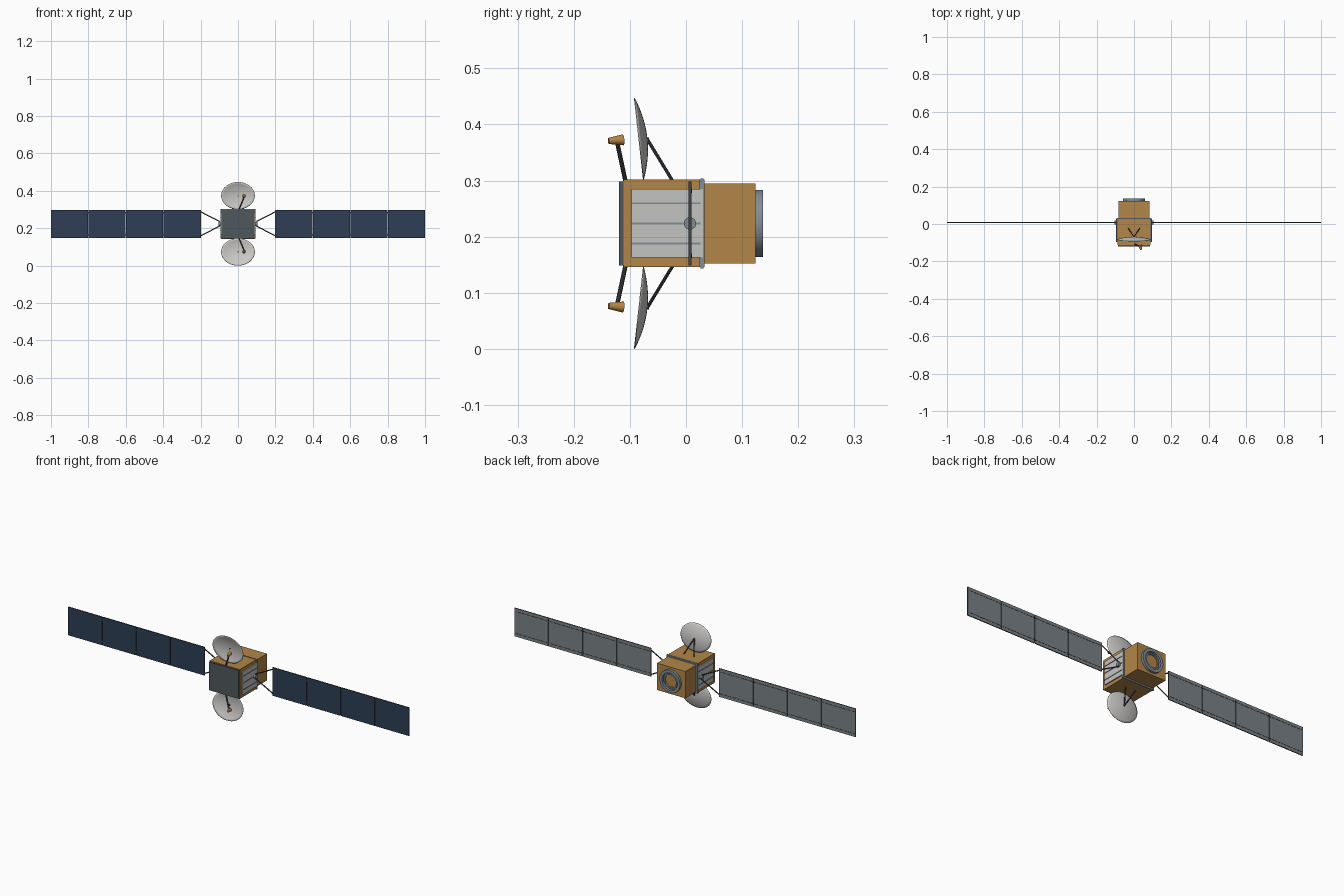
import bpy, bmesh, math
from mathutils import Vector, Matrix

cube = bpy.data.objects.get("Cube")
if cube:
    bpy.data.objects.remove(cube, do_unlink=True)

MID = 0.2235  # height of the symmetry plane


def material(name, r, g, b):
    lin = [((c / 255 + 0.055) / 1.055) ** 2.4 for c in (r, g, b)]
    m = bpy.data.materials.new(name)
    m.use_nodes = True
    m.diffuse_color = (*lin, 1)
    m.node_tree.nodes["Principled BSDF"].inputs["Base Color"].default_value = (*lin, 1)
    return m


GOLD = material("gold_foil", 178, 134, 72)
BLUE = material("solar_blue", 46, 62, 86)
BACK = material("panel_back_grey", 122, 130, 135)
SLATE = material("front_slate", 80, 88, 92)
PALE = material("radiator_pale", 196, 196, 193)
WHITE = material("dish_white", 204, 203, 200)
METAL = material("metal_grey", 130, 141, 150)
DARK = material("dark_strut", 62, 68, 74)


def finish(name, bm, mats, smooth=False):
    bmesh.ops.recalc_face_normals(bm, faces=bm.faces)
    me = bpy.data.meshes.new(name)
    bm.to_mesh(me)
    bm.free()
    for m in mats:
        me.materials.append(m)
    if smooth:
        me.shade_smooth()
        me.set_sharp_from_angle(angle=math.radians(35))
    ob = bpy.data.objects.new(name, me)
    bpy.context.collection.objects.link(ob)
    return ob


def box(name, lo, hi, mat, bevel=0):
    lo, hi = Vector(lo), Vector(hi)
    bm = bmesh.new()
    bmesh.ops.create_cube(bm, size=1, matrix=Matrix.Translation((lo + hi) / 2)
                          @ Matrix.Diagonal((*(hi - lo), 1)))
    if bevel:
        bmesh.ops.bevel(bm, geom=bm.edges[:], offset=bevel, segments=2, affect='EDGES')
    return finish(name, bm, [mat])


def rod(name, a, b, r1, mat, r2=None, sides=10):
    a, b = Vector(a), Vector(b)
    d = b - a
    bm = bmesh.new()
    bmesh.ops.create_cone(bm, cap_ends=True, segments=sides, radius1=r1,
                          radius2=r1 if r2 is None else r2, depth=d.length,
                          matrix=Matrix.Translation((a + b) / 2)
                          @ d.to_track_quat('Z', 'Y').to_matrix().to_4x4())
    return finish(name, bm, [mat], True)


def ring(name, y0, y1, outer, inner, mat, sides=40):
    profile = [(outer, y0), (outer, y1), (inner, y1), (inner, y0)]
    bm = bmesh.new()
    loops = []
    for i in range(sides):
        a = 2 * math.pi * i / sides
        loops.append([bm.verts.new((r * math.cos(a), y, MID + r * math.sin(a))) for r, y in profile])
    for i in range(sides):
        p, q = loops[i], loops[(i + 1) % sides]
        for k in range(4):
            n = (k + 1) % 4
            bm.faces.new((p[k], p[n], q[n], q[k]))
    return finish(name, bm, [mat], True)


# Bus: front module, rear module, front plate and joint frame
box("front_module", (-0.088, -0.111, MID - 0.078), (0.088, 0.029, MID + 0.078), GOLD)
box("rear_module", (-0.083, 0.028, MID - 0.071), (0.083, 0.124, MID + 0.071), GOLD)
box("front_plate", (-0.086, -0.119, MID - 0.075), (0.086, -0.111, MID + 0.075), SLATE)
box("joint_frame", (-0.093, 0.024, MID - 0.08), (0.093, 0.033, MID + 0.08), METAL, 0.002)

# Rear docking rings
ring("rear_ring", 0.122, 0.137, 0.06, 0.045, METAL)
ring("rear_inner_ring", 0.122, 0.131, 0.04, 0.033, METAL)

# Dish outline in the side plane: rim direction and forward axis
RIM = Vector((0, -0.11, 0.994))
AXIS = Vector((0, -0.994, -0.11))
CENTRE = Vector((0, -0.084, 0.374 - MID))


def dish(name, s, rings=8, sides=40):
    def point(t, a):
        p = (CENTRE + Vector((0.09 * t * math.cos(a), 0, 0)) + RIM * (0.0733 * t * math.sin(a))
             - AXIS * 0.0145 * (1 - t * t))
        return (p.x, p.y, MID + s * p.z)
    bm = bmesh.new()
    prev = [bm.verts.new(point(0, 0))] * sides
    for j in range(1, rings + 1):
        cur = [bm.verts.new(point(j / rings, 2 * math.pi * i / sides)) for i in range(sides)]
        for i in range(sides):
            n = (i + 1) % sides
            if j == 1:
                bm.faces.new((prev[0], cur[i], cur[n]))
            else:
                bm.faces.new((prev[i], cur[i], cur[n], prev[n]))
        prev = cur
    ob = finish(name, bm, [WHITE], True)
    mod = ob.modifiers.new("thickness", 'SOLIDIFY')
    mod.thickness = 0.0015
    mod.offset = 0


# Upper and lower antennas with struts, feed arm and horn
for s, tag in ((1, "upper"), (-1, "lower")):
    def at(x, y, dz):
        return (x, y, MID + s * dz)
    dish(tag + "_dish", s)
    rod(tag + "_dish_hub", at(0, -0.072, 0.149), at(0, -0.066, 0.149), 0.004, DARK)
    for x in (-0.03, 0.03):
        rod(tag + "_dish_strut", at(0, -0.069, 0.15), at(x, -0.024, 0.076), 0.003, DARK)
    rod(tag + "_feed_arm", at(0.005, -0.108, 0.076), at(0.034, -0.123, 0.146), 0.004, DARK)
    rod(tag + "_feed_horn", at(0.038, -0.138, 0.147), at(0.032, -0.112, 0.149),
        0.0055, GOLD, 0.0098, 20)

# Side radiators and solar wings
PANEL_Y, HALF = 0.007, 0.075
for s, tag in ((1, "left"), (-1, "right")):
    def slab(name, x0, x1, y0, y1, z0, z1, mat):
        return box(tag + name, (min(s * x0, s * x1), y0, MID + z0),
                   (max(s * x0, s * x1), y1, MID + z1), mat)
    slab("_radiator", 0.087, 0.094, -0.097, 0.030, -0.061, 0.061, PALE)
    for z in (-0.036, 0, 0.036):
        slab("_radiator_pipe", 0.094, 0.0965, -0.097, 0.026, z - 0.0016, z + 0.0016, METAL)
    rod(tag + "_drive_hub", (s * 0.088, PANEL_Y, MID), (s * 0.104, PANEL_Y, MID), 0.011, METAL, sides=24)
    for z in (-1, 1):
        rod(tag + "_yoke_arm", (s * 0.098, PANEL_Y, MID + z * 0.012),
            (s * 0.203, PANEL_Y, MID + z * 0.066), 0.003, DARK)
    slab("_yoke_bar", 0.199, 0.203, 0.0045, 0.0095, -HALF, HALF, DARK)

    for i in range(4):
        x0, x1 = 0.2015 + 0.2 * i, 0.3985 + 0.2 * i
        if i == 3:
            x1 = 1.0
        panel = slab("_solar_panel", x0, x1, 0.0045, 0.0095, -HALF, HALF, DARK)
        panel.data.materials.append(BLUE)
        panel.data.materials.append(BACK)
        for f in panel.data.polygons:
            if abs(f.normal.y) > 0.9:
                f.material_index = 1 if f.normal.y < 0 else 2
        for z in (-0.058, 0.058):
            slab("_panel_rail", x0 + 0.006, x1 - 0.006, 0.0093, 0.0105, z - 0.001, z + 0.001, DARK)
            if i:
                slab("_panel_hinge", x0 - 0.006, x0 + 0.003, 0.006, 0.011, z - 0.004, z + 0.004, DARK)
